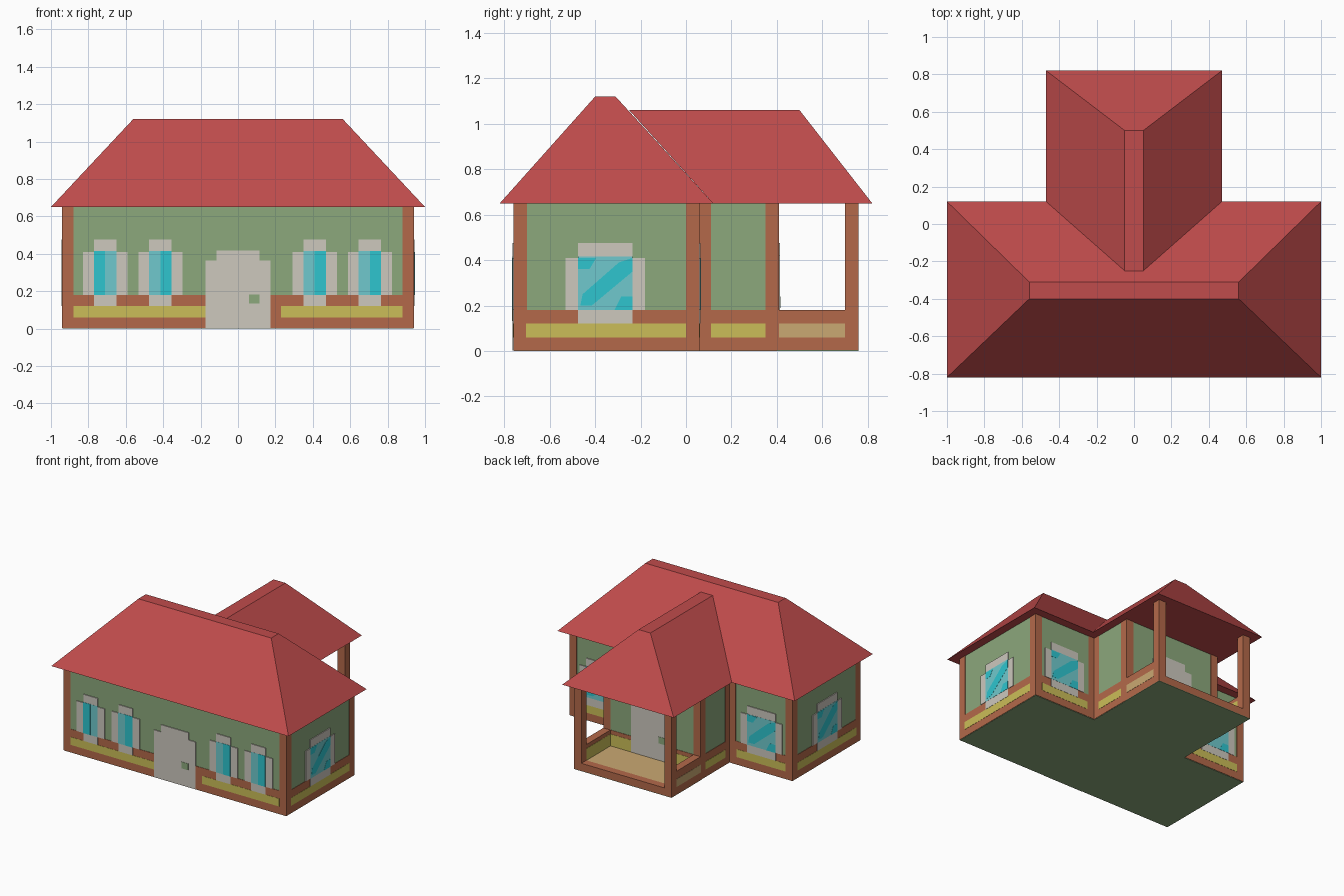
import bpy, bmesh
from mathutils import Vector

if "Cube" in bpy.data.objects:
    bpy.data.objects.remove(bpy.data.objects["Cube"])


def material(name, srgb):
    m = bpy.data.materials.new(name)
    lin = [((c / 255 + 0.055) / 1.055) ** 2.4 for c in srgb]
    m.diffuse_color = (*lin, 1)
    m.use_nodes = True
    m.node_tree.nodes["Principled BSDF"].inputs["Base Color"].default_value = m.diffuse_color
    return m


RED = material("roof red", (192, 76, 76))
GREEN = material("wall green", (140, 168, 124))
BROWN = material("timber brown", (180, 105, 74))
YELLOW = material("band yellow", (203, 190, 88))
TAN = material("floor tan", (202, 169, 114))
CREAM = material("frame cream", (205, 200, 190))
CYAN = material("glass cyan", (46, 197, 207))
PALE = material("glass pale", (112, 201, 205))


def finish(name, bm, mat):
    bmesh.ops.recalc_face_normals(bm, faces=bm.faces)
    me = bpy.data.meshes.new(name)
    bm.to_mesh(me)
    bm.free()
    me.materials.append(mat)
    ob = bpy.data.objects.new(name, me)
    bpy.context.collection.objects.link(ob)
    return ob


def frustum(name, bottom, z0, top, z1, mat):
    """Solid between two rectangles (x0, x1, y0, y1) at heights z0 and z1."""
    bm = bmesh.new()
    rings = []
    for (x0, x1, y0, y1), z in ((bottom, z0), (top, z1)):
        rings.append([bm.verts.new((x, y, z)) for x, y in ((x0, y0), (x1, y0), (x1, y1), (x0, y1))])
    lo, hi = rings
    bm.faces.new(lo)
    bm.faces.new(hi)
    for i in range(4):
        j = (i + 1) % 4
        bm.faces.new((lo[i], lo[j], hi[j], hi[i]))
    return finish(name, bm, mat)


def box(name, rect, z0, z1, mat):
    return frustum(name, rect, z0, rect, z1, mat)


# Wall planes: a point on the wall, the sideways direction, the outward normal
FRONT = (Vector((0, -0.76, 0)), Vector((1, 0, 0)), Vector((0, -1, 0)))
BACK = (Vector((0, 0.06, 0)), Vector((-1, 0, 0)), Vector((0, 1, 0)))
PORCH = (Vector((0, 0.41, 0)), Vector((-1, 0, 0)), Vector((0, 1, 0)))


def side(x, s):
    return (Vector((s * x, 0, 0)), Vector((0, s, 0)), Vector((s, 0, 0)))


def plate(name, wall, pts, proud, mat):
    """Thin painted shape on a wall; pts are (sideways, height)."""
    o, u, n = wall
    bm = bmesh.new()
    base = [o + u * a + Vector((0, 0, b)) - n * 0.0032 for a, b in pts]
    f = bm.faces.new([bm.verts.new(p) for p in base])
    ext = bmesh.ops.extrude_face_region(bm, geom=[f])
    verts = [v for v in ext["geom"] if isinstance(v, bmesh.types.BMVert)]
    bmesh.ops.translate(bm, verts=verts, vec=n * (0.0032 + proud))
    return finish(name, bm, mat)


def rect(a0, a1, b0, b1):
    return [(a0, b0), (a1, b0), (a1, b1), (a0, b1)]


def band(name, wall, a0, a1, mat=YELLOW, b0=0.06, b1=0.12):
    plate(name, wall, rect(a0, a1, b0, b1), 0.0015, mat)


def window(name, wall, c, outer, inner, dark):
    half = [(inner, 0.12), (inner, 0.18), (outer, 0.18), (outer, 0.41), (inner, 0.41), (inner, 0.475)]
    cross = half + [(-a, b) for a, b in reversed(half)]
    plate(name + "_frame", wall, [(c + a, b) for a, b in cross], 0.003, CREAM)
    plate(name + "_glass", wall, rect(c - inner, c + inner, 0.18, 0.415), 0.004, PALE)
    for shape in dark:
        plate(name + "_reflection", wall, [(c + a, b) for a, b in shape], 0.005, CYAN)


def door(name, wall, z):
    half = [(0.175, z), (0.175, z + 0.36), (0.115, z + 0.36), (0.115, z + 0.415)]
    plate(name, wall, half + [(-a, b) for a, b in reversed(half)], 0.003, CREAM)
    plate(name + "_knob", wall, rect(0.06, 0.115, z + 0.13, z + 0.18), 0.005, GREEN)


WIDE = [
    [(-.11, .20), (-.06, .20), (.12, .35), (.12, .41), (.06, .39), (-.10, .25)],
    [(-.12, .36), (-.07, .36), (-.04, .41), (-.12, .41)],
    [(.04, .18), (.12, .18), (.12, .24), (.07, .24)],
]

# Roofs: main hip roof and the rear wing that runs into its back slope
frustum("main_roof", (-1, 1, -0.82, 0.12), 0.65, (-0.56, 0.56, -0.40, -0.31), 1.12, RED)
frustum("wing_roof", (-0.47, 0.47, 0.12, 0.82), 0.65, (-0.05, 0.05, -0.25, 0.50), 1.06, RED)

# Green walls, reaching slightly below the timber so the underside is green
box("main_walls", (-0.937, 0.937, -0.757, 0.057), 0, 0.65, GREEN)
box("wing_walls", (-0.407, 0.407, 0.0, 0.407), 0, 0.65, GREEN)
box("porch_underside", (-0.41, 0.41, 0.40, 0.76), 0, 0.004, GREEN)

# Timber base and porch floor
box("main_base", (-0.94, 0.94, -0.76, 0.06), 0.003, 0.18, BROWN)
box("wing_base", (-0.41, 0.41, 0.0, 0.41), 0.003, 0.18, BROWN)
box("porch_floor", (-0.35, 0.35, 0.41, 0.70), 0.003, 0.06, TAN)
box("porch_sill", (-0.41, 0.41, 0.70, 0.76), 0.003, 0.06, BROWN)

for s, label in ((1, "right"), (-1, "left")):
    def span(a, b):
        return (min(s * a, s * b), max(s * a, s * b))

    # Posts and low porch wall
    for i, (x, y) in enumerate(((0.88, -0.76), (0.88, 0.0), (0.35, 0.35), (0.35, 0.70))):
        box(f"{label}_post_{i}", (*span(x, x + 0.06), y, y + 0.06), 0.003, 0.65, BROWN)
    box(f"{label}_wing_corner_post", (*span(0.35, 0.41), 0.05, 0.11), 0.003, 0.65, BROWN)
    box(f"{label}_back_corner_post", (*span(0.40, 0.46), 0.0, 0.06), 0.003, 0.65, BROWN)
    box(f"{label}_porch_low_wall", (*span(0.35, 0.41), 0.40, 0.71), 0.003, 0.18, BROWN)

    # Bands on the sides, back and inside the porch
    main, wing = side(0.94, s), side(0.41, s)
    band(f"{label}_side_band", main, *span(-0.705, 0.0))
    band(f"{label}_wing_band", wing, *span(0.11, 0.35))
    band(f"{label}_porch_band", wing, *span(0.41, 0.70), TAN)
    band(f"{label}_back_band", BACK, *span(0.47, 0.88))
    band(f"{label}_porch_back_band", PORCH, *span(0.17, 0.35), YELLOW, 0.06, 0.15)
    band(f"{label}_porch_inner_band", (Vector((s * 0.35, 0, 0)), Vector((0, 1, 0)), Vector((-s, 0, 0))),
         0.41, 0.70, YELLOW, 0.06, 0.15)

    # Wide windows on the side and back
    window(f"{label}_side_window", main, s * -0.355, 0.175, 0.12, WIDE)
    window(f"{label}_back_window", BACK, s * 0.68, 0.175, 0.12, WIDE)

# Front bands, doors and narrow windows
band("front_left_band", FRONT, -0.88, -0.17)
band("front_right_band", FRONT, 0.23, 0.88)
door("front_door", FRONT, 0.003)
door("porch_door", PORCH, 0.06)
for i, c in enumerate((-0.71, -0.415, 0.41, 0.705)):
    a = -0.06 if i == 0 else 0.0
    window(f"front_window_{i}", FRONT, c, 0.118, 0.06, [rect(a, a + 0.06, 0.18, 0.415)])
